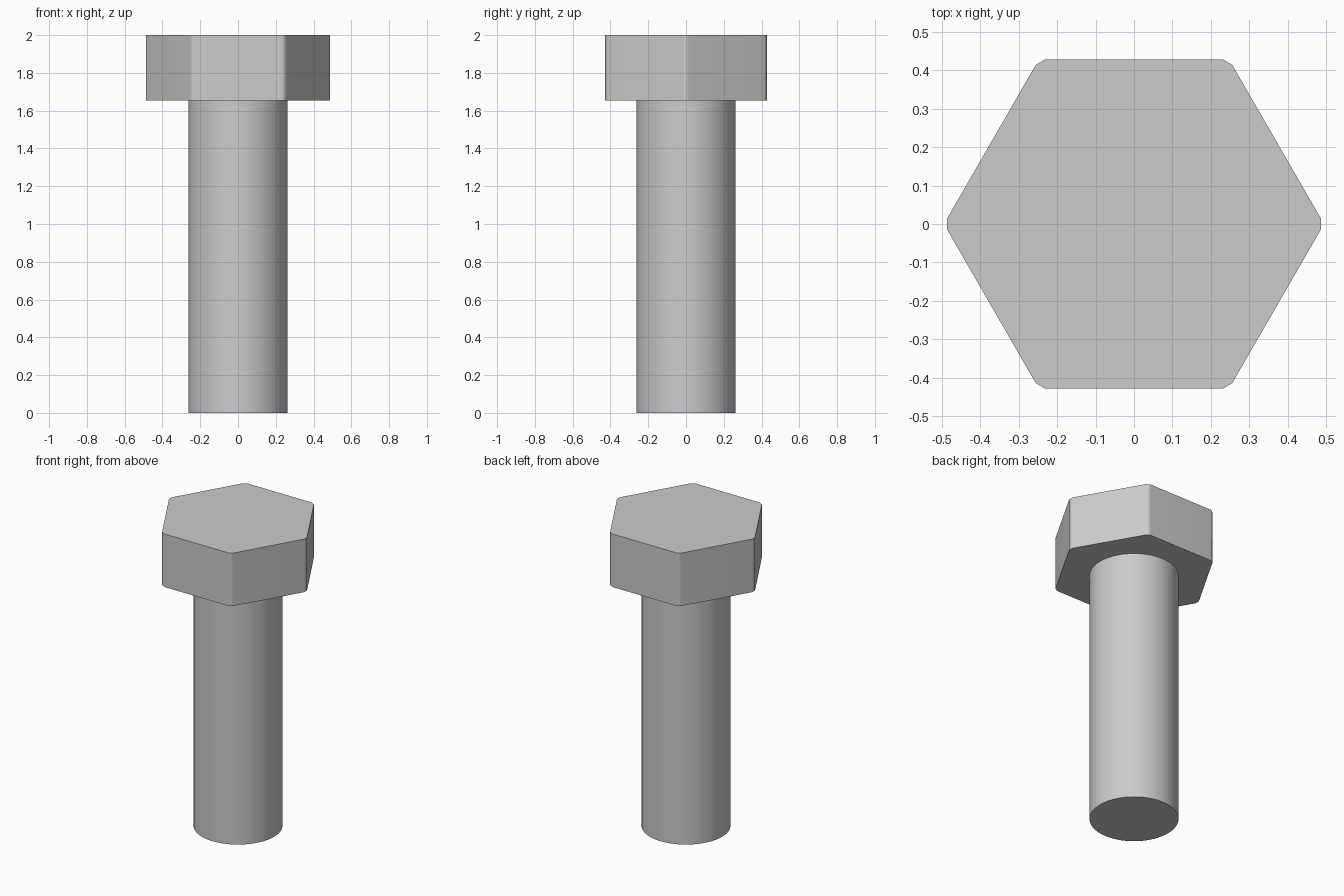
import bpy
import bmesh
from math import radians
from mathutils import Matrix

cube = bpy.data.objects.get("Cube")
if cube:
    bpy.data.objects.remove(cube, do_unlink=True)

SHAFT_RADIUS = 0.262
HEAD_RADIUS = 0.495
HEAD_BOTTOM, HEAD_TOP = 1.655, 2.0

steel = bpy.data.materials.new("grey steel")
steel.use_nodes = True
GREY = (0.6, 0.6, 0.6, 1)
steel.diffuse_color = GREY
steel.node_tree.nodes["Principled BSDF"].inputs["Base Color"].default_value = GREY


def prism(name, sides, radius, bottom, top, turn=0, chamfer=0):
    """Upright prism, with its vertical edges optionally chamfered."""
    bm = bmesh.new()
    place = Matrix.Translation((0, 0, (bottom + top) / 2)) @ Matrix.Rotation(turn, 4, "Z")
    bmesh.ops.create_cone(bm, cap_ends=True, segments=sides, radius1=radius,
                          radius2=radius, depth=top - bottom, matrix=place)
    if chamfer:
        upright = [e for e in bm.edges
                   if abs(e.verts[0].co.z - e.verts[1].co.z) > 0.1]
        bmesh.ops.bevel(bm, geom=upright, offset=chamfer, segments=1,
                        affect="EDGES", profile=0.5)
    mesh = bpy.data.meshes.new(name)
    bm.to_mesh(mesh)
    bm.free()
    mesh.materials.append(steel)
    obj = bpy.data.objects.new(name, mesh)
    bpy.context.collection.objects.link(obj)

    # Smooth sides with sharp rims
    bpy.ops.object.select_all(action="DESELECT")
    obj.select_set(True)
    bpy.context.view_layer.objects.active = obj
    bpy.ops.object.shade_smooth_by_angle(angle=radians(40))
    return obj


# Round shaft
prism("shaft", 64, SHAFT_RADIUS, 0, HEAD_BOTTOM)

# Hexagonal head with corners pointing left and right
head = prism("hex_head", 6, HEAD_RADIUS, HEAD_BOTTOM, HEAD_TOP,
             turn=radians(30), chamfer=0.0165)

# Keep the big flats flat, so only the chamfers blend
weighted = head.modifiers.new("flat sides", "WEIGHTED_NORMAL")
weighted.keep_sharp = True
